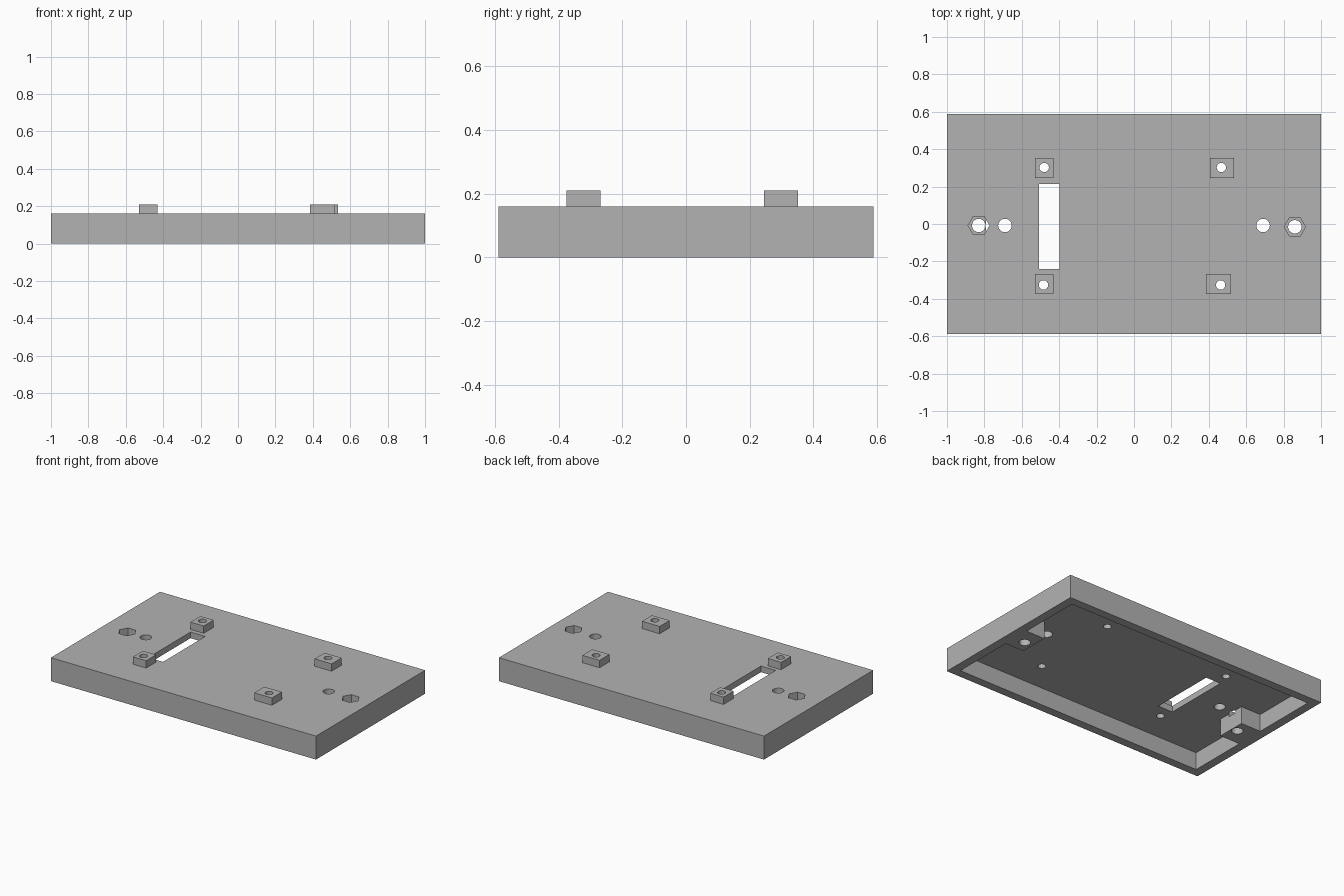
import bpy, bmesh
from math import cos, sin, tau

if "Cube" in bpy.data.objects:
    bpy.data.objects.remove(bpy.data.objects["Cube"])

grey = bpy.data.materials.new("plain grey")
grey.use_nodes = True
colour = (0.45, 0.45, 0.45, 1)
grey.diffuse_color = colour
grey.node_tree.nodes["Principled BSDF"].inputs["Base Color"].default_value = colour

HEIGHT, CEILING, POST_TOP = 0.16, 0.118, 0.21


def prism(name, outline, z0, z1):
    """Extrude a flat outline from z0 to z1."""
    bm = bmesh.new()
    base = bm.faces.new([bm.verts.new((x, y, z0)) for x, y in outline])
    top = bmesh.ops.extrude_face_region(bm, geom=[base])["geom"]
    for v in top:
        if isinstance(v, bmesh.types.BMVert):
            v.co.z = z1
    bmesh.ops.recalc_face_normals(bm, faces=bm.faces)
    mesh = bpy.data.meshes.new(name)
    bm.to_mesh(mesh)
    bm.free()
    mesh.materials.append(grey)
    obj = bpy.data.objects.new(name, mesh)
    bpy.context.collection.objects.link(obj)
    return obj


def rect(x0, x1, y0, y1):
    return [(x0, y0), (x1, y0), (x1, y1), (x0, y1)]


def ring(x, y, r, n):
    return [(x + r * cos(tau * i / n), y + r * sin(tau * i / n)) for i in range(n)]


def cut(obj, outline, z0, z1):
    """Subtract an extruded outline and discard the cutter."""
    cutter = prism("cutter", outline, z0, z1)
    cutter.hide_render = True
    mod = obj.modifiers.new("cut", "BOOLEAN")
    mod.operation, mod.solver, mod.object = "DIFFERENCE", "EXACT", cutter
    bpy.context.view_layer.objects.active = obj
    bpy.ops.object.modifier_apply(modifier=mod.name)
    bpy.data.objects.remove(cutter)


# Tray with an underside cavity whose outline steps around two end bosses
tray = prism("tray", rect(-1, 1, -0.588, 0.588), 0, HEIGHT)
cavity = [(-0.94, -0.53), (0.94, -0.53),
          (0.94, -0.1), (0.8, -0.1), (0.8, 0.1), (0.94, 0.1),
          (0.94, 0.53), (-0.94, 0.53),
          (-0.94, 0.08), (-0.79, 0.08), (-0.79, -0.12), (-0.94, -0.12)]
cut(tray, cavity, -0.1, CEILING)

# Cable slot
cut(tray, rect(-0.508, -0.397, -0.241, 0.214), 0.05, 0.3)

# Hexagonal nut pockets and bolt holes through the bosses
for x, y in ((-0.83, -0.008), (0.86, -0.015)):
    cut(tray, ring(x, y, 0.057, 6), 0.1, 0.3)
    cut(tray, ring(x, y, 0.036, 24), -0.1, 0.3)

# Plain holes beside the pockets
for x in (-0.69, 0.69):
    cut(tray, ring(x, -0.008, 0.036, 24), 0.05, 0.3)

# Drilled mounting posts
posts = {
    "back_right_post": (rect(-0.53, -0.43, 0.245, 0.352), (-0.48, 0.302)),
    "back_left_post": (rect(0.406, 0.535, 0.245, 0.352), (0.467, 0.302)),
    "front_right_post": (rect(-0.53, -0.43, -0.375, -0.268), (-0.484, -0.326)),
    "front_left_post": (rect(0.386, 0.519, -0.375, -0.268), (0.463, -0.326)),
}
for name, (outline, (x, y)) in posts.items():
    post = prism(name, outline, HEIGHT, POST_TOP)
    for part in (post, tray):
        cut(part, ring(x, y, 0.025, 24), 0.05, 0.3)
